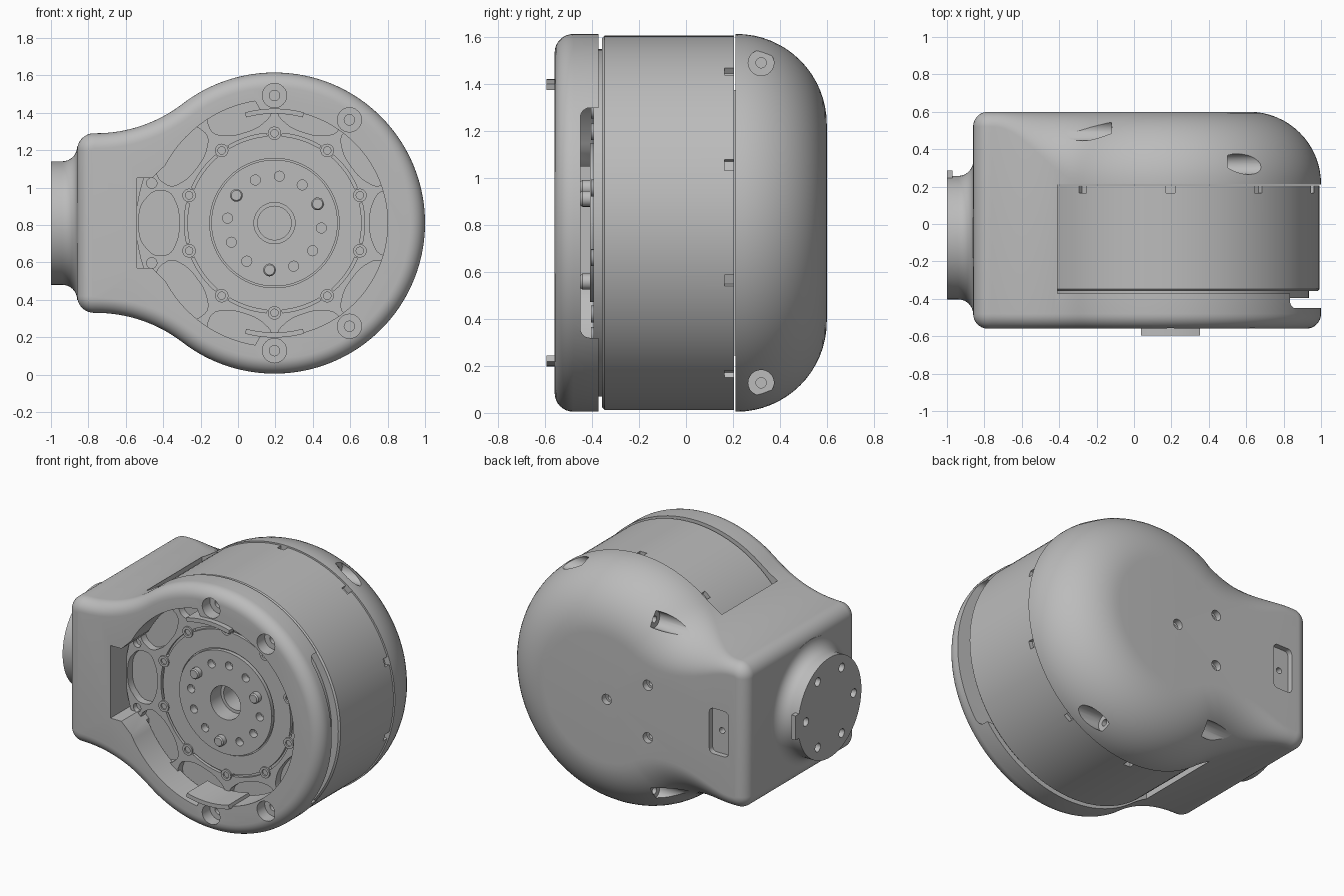
import bpy, bmesh
from math import sin, cos, radians, pi

if "Cube" in bpy.data.objects:
    bpy.data.objects.remove(bpy.data.objects["Cube"])

CX, CZ = 0.195, 0.81          # main axis, running along y
grey = bpy.data.materials.new("plain grey")
grey.use_nodes = True
grey.diffuse_color = (0.5, 0.5, 0.5, 1)
grey.node_tree.nodes["Principled BSDF"].inputs["Base Color"].default_value = (0.5, 0.5, 0.5, 1)


# ---- helpers ----
def arc(cx, cz, r, a, b, n):
    """Points on an arc, angles in degrees."""
    angles = [radians(a + (b - a) * i / n) for i in range(n + 1)]
    return [(cx + r * cos(t), cz + r * sin(t)) for t in angles]


def circle(cx, cz, r, n=24):
    return arc(cx, cz, r, 0, 360, n)[:-1]


def polar(r, deg, cx=CX, cz=CZ):
    return cx + r * cos(radians(deg)), cz + r * sin(radians(deg))


def rounded_rect(x0, x1, z0, z1, r):
    corners = [(x1 - r, z1 - r), (x0 + r, z1 - r), (x0 + r, z0 + r), (x1 - r, z0 + r)]
    return [p for i, c in enumerate(corners) for p in arc(*c, r, 90 * i, 90 * i + 90, 6)]


def sector(r0, r1, a, b, n=12):
    return arc(CX, CZ, r0, a, b, n) + arc(CX, CZ, r1, b, a, n)


def soften(pts, times=2):
    """Round a polygon by cutting its corners."""
    for _ in range(times):
        out = []
        for (ax, az), (bx, bz) in zip(pts, pts[1:] + pts[:1]):
            out += [(ax * .8 + bx * .2, az * .8 + bz * .2), (ax * .2 + bx * .8, az * .2 + bz * .8)]
        pts = out
    return pts


def along_y(pts, y):
    return [(u, y, v) for u, v in pts]


def along_x(pts, x):
    return [(x, u, v) for u, v in pts]


def loft(bm, rings):
    """Skin a stack of equal rings and cap both ends."""
    loops = [[bm.verts.new(p) for p in ring] for ring in rings]
    n = len(loops[0])
    for a, b in zip(loops, loops[1:]):
        for i in range(n):
            j = (i + 1) % n
            bm.faces.new((a[i], a[j], b[j], b[i]))
    bm.faces.new(loops[0])
    bm.faces.new(loops[-1])


def solid(name, *stacks):
    bm = bmesh.new()
    for rings in stacks:
        loft(bm, rings)
    bmesh.ops.recalc_face_normals(bm, faces=bm.faces[:])
    mesh = bpy.data.meshes.new(name)
    bm.to_mesh(mesh)
    bm.free()
    mesh.materials.append(grey)
    ob = bpy.data.objects.new(name, mesh)
    bpy.context.collection.objects.link(ob)
    return ob


def rod_y(pts, y0, y1):
    return [along_y(pts, y0), along_y(pts, y1)]


def rod_x(pts, x0, x1):
    return [along_x(pts, x0), along_x(pts, x1)]


def activate(ob):
    bpy.ops.object.select_all(action='DESELECT')
    ob.select_set(True)
    bpy.context.view_layer.objects.active = ob


def cut(ob, *stacks):
    """Subtract separate prisms in one step."""
    cutter = solid("cutter", *stacks)
    cutter.hide_render = True
    mod = ob.modifiers.new("cut", 'BOOLEAN')
    mod.operation, mod.solver, mod.object = 'DIFFERENCE', 'EXACT', cutter
    activate(ob)
    bpy.ops.object.modifier_apply(modifier=mod.name)
    bpy.data.objects.remove(cutter)


def smooth(ob):
    activate(ob)
    bpy.ops.object.shade_smooth_by_angle(angle=radians(30))


# ---- housing: round body flowing into a narrow block ----
half = [(x, z, (x - CX) / .805, (z - CZ) / .805) for x, z in arc(CX, CZ, .805, 0, 127.6, 52)]
half += [(x, z, (-.76 - x) / .76, (2.05 - z) / .76) for x, z in arc(-.76, 2.05, .76, -52.4, -90, 16)[1:]]
half += [(x, z, (x + .77) / .09, (z - 1.2) / .09) for x, z in arc(-.77, 1.2, .09, 90, 180, 8)]
outline = half + [(x, 2 * CZ - z, nx, -nz) for x, z, nx, nz in half[:0:-1]]


def back_radius(x):
    t = min(max((x + .75) / .5, 0), 1)
    return .08 + .305 * t * t * (3 - 2 * t)


rings = []
for i in range(9):
    t = i * pi / 16
    k = .08 * (1 - sin(t))
    rings.append([(x - nx * k, -.56 + .08 * (1 - cos(t)), z - nz * k) for x, z, nx, nz in outline])
for i in range(17):
    t = i * pi / 32
    ring = []
    for x, z, nx, nz in outline:
        r = back_radius(x)
        k = r * (1 - cos(t))
        ring.append((x - nx * k, .6 - r * (1 - sin(t)), z - nz * k))
    rings.append(ring)
housing = solid("housing", rings)

# Side window around the motor, front opening and side slot
cut(housing, rod_y([(-.41, -.2), (1.2, -.2), (1.2, 1.8), (-.41, 1.8)], -.372, .21))
upper = arc(CX, CZ, .605, 0, 97, 36) + arc(CX, CZ, .66, 99, 152, 20) + [(-.46, 1.05), (-.54, 1.05)]
opening = upper + [(x, 2 * CZ - z) for x, z in upper[:0:-1]]
cut(housing, rod_y(opening, -.7, -.33))
cut(housing, rod_x(rounded_rect(-.45, -.3, .32, 1.3, .04), .55, 1.2))

# Screw seats on the front and round the back edge
front_screws = [polar(.682, a) for a in (90, 54, -54, -90)]
cut(housing, *[rod_y(circle(x, z, .065), -.7, -.48) for x, z in front_screws])
cut(housing, *[rod_y(circle(x, z, .028, 16), -.6, -.42) for x, z in front_screws])
for side in (1, -1):
    z1, z2 = CZ + .682 * side, CZ + .566 * side
    cut(housing, rod_x(circle(.32, z1, .055), .5, 1.2), rod_x(circle(.5, z2, .055), -.12, -.95))
    cut(housing, rod_x(circle(.32, z1, .022, 16), .42, .6), rod_x(circle(.5, z2, .022, 16), -.04, -.2))

# Back mounting holes and cable recess
back_holes = [polar(.2, a, -.04) for a in (0, 120, 240)]
cut(housing, *[rod_y(circle(x, z, .034, 20), .56, .7) for x, z in back_holes],
    rod_y(rounded_rect(-.73, -.59, .66, .96, .03), .565, .7))
cut(housing, *[rod_y(circle(x, z, .02, 16), .5, .6) for x, z in back_holes + [(-.66, CZ)]])
smooth(housing)

# ---- motor drum ----
profile = [(.798, .205), (.798, -.347), (.788, -.357), (.74, -.357), (.74, -.395),
           (.34, -.395), (.34, -.41)]
motor = solid("motor_drum", [along_y(circle(CX, CZ, r, 120), y) for r, y in profile])

# Ten pockets between spokes, groove arcs and spoke holes
pocket_half = [(.51, .07), (.555, .17), (.65, .175), (.725, .085)]
pocket = soften(pocket_half + [(r, -t) for r, t in pocket_half[::-1]])
stacks, notches, boss_stacks, boss_holes = [], [], [], []
for i in range(10):
    a = 36 * i + 18
    c, s = cos(radians(a - 18)), sin(radians(a - 18))
    stacks.append(rod_y([(CX + r * c - t * s, CZ + r * s + t * c) for r, t in pocket], -.5, -.345))
    stacks.append(rod_y(sector(.466, .482, a + 5, a + 31), -.5, -.375))
    stacks.append(rod_y(circle(*polar(.69, a), .028, 16), -.5, -.36))
    notches.append(rod_y(sector(.77, .85, a - 1.8, a + 1.8, 2), .165, .3))
    boss_stacks.append(rod_y(circle(*polar(.48, a), .036, 20), -.405, -.36))
    boss_holes.append(rod_y(circle(*polar(.48, a), .02, 16), -.5, -.37))
cut(motor, *stacks)
cut(motor, *notches)
# Hub bore and ring of bolt holes
bolts = [polar(.252, 24 + 30 * i) for i in range(12) if i % 4]
cut(motor, rod_y(circle(CX, CZ, .11, 40), -.5, -.3), *[rod_y(circle(x, z, .027, 16), -.5, -.36) for x, z in bolts])
cut(motor, rod_y(circle(CX, CZ, .09, 40), -.4, -.15))
# Hairline step round the output disc
cut(motor, rod_y(sector(.338, .346, 0, 359.9, 90), -.5, -.385))
smooth(motor)

bosses = solid("ring_bosses", *boss_stacks)
cut(bosses, *boss_holes)
smooth(bosses)

# ---- drive pins and curved front tabs ----
pins = solid("drive_pins", *[
    [along_y(circle(*polar(.252, a), r, 20), y) for r, y in ((.034, -.38), (.034, -.442), (.027, -.45))]
    for a in (24, 144, 264)])
smooth(pins)
tabs = solid("front_tabs", *[rod_y(sector(.585, .612, a - 15, a + 15), -.595, -.38) for a in (90, -90)])
smooth(tabs)

# ---- side flange with flared root ----
FY = -.073
flare = [(.33, -1), (.33, -.94)] + [(r, x) for x, r in arc(-.94, .41, .08, -90, 0, 8)[1:]] + [(.41, -.82)]
flange = solid("side_flange", [along_x(circle(FY, CZ, r, 72), x) for r, x in flare])
cut(flange, *[rod_x(circle(*polar(.25, 60 * i, FY), .028, 16), -1.1, -.93) for i in range(6)])
smooth(flange)
solid("flange_key", rod_x([(.2, .73), (.285, .73), (.285, .89), (.2, .89)], -1, -.97))
